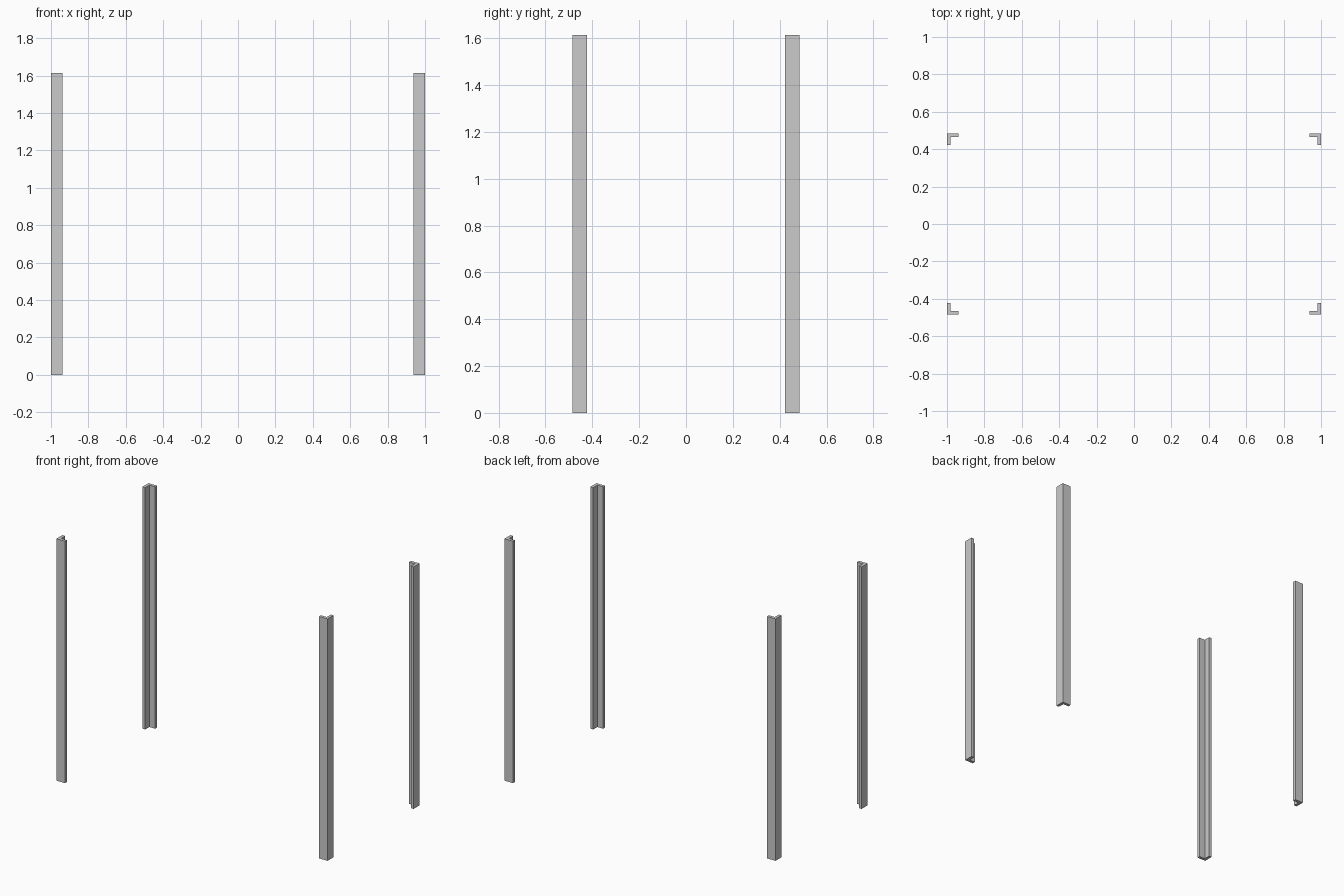
import bpy, bmesh

if "Cube" in bpy.data.objects:
    bpy.data.objects.remove(bpy.data.objects["Cube"])

HX, HY, H = 1.0, 0.485, 1.613   # outer half extents and post height
W, T = 0.063, 0.02              # flange width and wall thickness


def angle_post(name, sx, sy):
    """L-section post whose outer corner sits at (sx*HX, sy*HY)."""
    # L profile measured inward from the outer corner
    profile = [(0, 0), (W, 0), (W, T), (T, T), (T, W), (0, W)]
    bm = bmesh.new()
    verts = [bm.verts.new((sx * (HX - a), sy * (HY - b), 0)) for a, b in profile]
    base = bm.faces.new(verts)
    ext = bmesh.ops.extrude_face_region(bm, geom=[base], use_keep_orig=True)
    top = [v for v in ext["geom"] if isinstance(v, bmesh.types.BMVert)]
    bmesh.ops.translate(bm, verts=top, vec=(0, 0, H))
    bmesh.ops.recalc_face_normals(bm, faces=bm.faces)
    mesh = bpy.data.meshes.new(name)
    bm.to_mesh(mesh)
    bm.free()
    obj = bpy.data.objects.new(name, mesh)
    bpy.context.collection.objects.link(obj)


# Four corner posts
for sx, side in ((-1, "left"), (1, "right")):
    for sy, end in ((-1, "front"), (1, "back")):
        angle_post(f"{end}_{side}_post", sx, sy)
